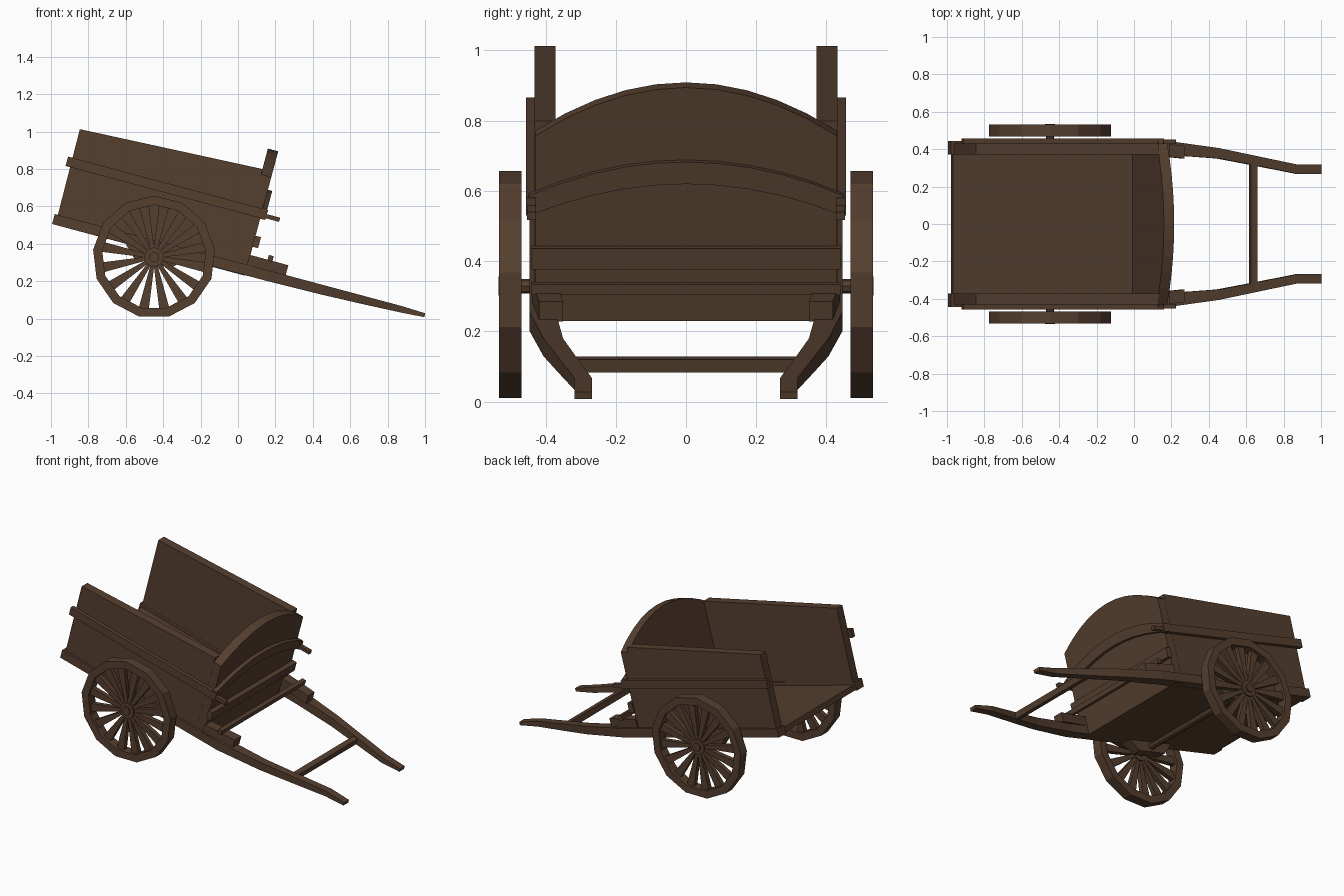
import bpy, bmesh, math
from mathutils import Matrix, Vector

if "Cube" in bpy.data.objects:
    bpy.data.objects.remove(bpy.data.objects["Cube"])

wood = bpy.data.materials.new("dark brown wood")
wood.diffuse_color = (0.09, 0.049, 0.028, 1)
wood.use_nodes = True
wood.node_tree.nodes["Principled BSDF"].inputs["Base Color"].default_value = wood.diffuse_color

AXLE = Vector((-0.449, 0, 0.329))
# cart frame: u forward along the bed, y across, w up from the bed, origin at the axle
TILT = Matrix.Translation(AXLE) @ Matrix.Rotation(math.radians(15), 4, 'Y')
LEVEL = Matrix.Translation(AXLE)


def loft(name, rings, frame=TILT, closed=False):
    """Join equal rings of points into a solid; closed makes a loop without caps."""
    bm = bmesh.new()
    vs = [[bm.verts.new(frame @ Vector(p)) for p in r] for r in rings]
    n, m = len(vs), len(vs[0])
    for i in range(n if closed else n - 1):
        a, b = vs[i], vs[(i + 1) % n]
        for j in range(m):
            k = (j + 1) % m
            bm.faces.new((a[j], a[k], b[k], b[j]))
    if not closed:
        bm.faces.new(vs[0])
        bm.faces.new(vs[-1])
    bmesh.ops.recalc_face_normals(bm, faces=bm.faces)
    me = bpy.data.meshes.new(name)
    bm.to_mesh(me)
    bm.free()
    me.materials.append(wood)
    ob = bpy.data.objects.new(name, me)
    bpy.context.collection.objects.link(ob)
    return ob


def slab(name, profile, y0, y1, frame=TILT):
    """Extrude a (u, w) profile across y."""
    return loft(name, [[(u, y, w) for u, w in profile] for y in (y0, y1)], frame)


def box(name, u0, u1, y0, y1, w0, w1):
    return slab(name, [(u0, w0), (u1, w0), (u1, w1), (u0, w1)], y0, y1)


def arched(name, u0, u1, half, top, bottom, n=10):
    """Board across the cart whose top and bottom edges are functions of y."""
    ys = [-half + 2 * half * i / n for i in range(n + 1)]
    return loft(name, [[(u0, y, bottom(y)), (u1, y, bottom(y)),
                        (u1, y, top(y)), (u0, y, top(y))] for y in ys])


def ngon(r, n, start=math.pi / 2):
    return [(r * math.cos(start + 2 * math.pi * i / n),
             r * math.sin(start + 2 * math.pi * i / n)) for i in range(n)]


# bed and front
box("floor", -0.555, 0.45, -0.38, 0.38, 0.03, 0.065)
arched("front_board", 0.438, 0.495, 0.43,
       lambda y: 0.718 - 0.143 * (y / 0.43) ** 2, lambda y: 0.03)
arched("front_curved_band", 0.49, 0.519, 0.45,
       lambda y: 0.505 - 0.10 * (y / 0.45) ** 2,
       lambda y: 0.44 - 0.095 * (y / 0.45) ** 2)
box("front_lower_band", 0.49, 0.525, -0.44, 0.44, 0.19, 0.251)
box("front_rod", 0.59, 0.617, -0.44, 0.44, 0.14, 0.17)
box("shaft_crossbar", 1.09, 1.126, -0.325, 0.325, 0.047, 0.085)
slab("axle", ngon(0.021, 8), -0.50, 0.50, LEVEL)

# shaft stations: u, centre y, half width, bottom w, top w
SHAFT = [(-0.572, 0.408, 0.037, 0.03, 0.085), (0.62, 0.408, 0.037, 0.033, 0.09),
         (0.911, 0.378, 0.028, 0.038, 0.09), (1.117, 0.338, 0.026, 0.045, 0.09),
         (1.345, 0.293, 0.025, 0.055, 0.09), (1.479, 0.293, 0.025, 0.064, 0.085)]

for side, s in (("left", 1), ("right", -1)):
    # side wall with its rail and the frame under it
    slab(side + "_side_panel", [(-0.555, 0.08), (0.44, 0.08), (0.44, 0.605),
                                (-0.56, 0.558)], s * 0.372, s * 0.431)
    box(side + "_side_rail", -0.583, 0.524, s * 0.428, s * 0.456, 0.348, 0.40)
    box(side + "_rail_end", 0.50, 0.597, s * 0.427, s * 0.453, 0.355, 0.378)
    loft(side + "_shaft", [[(u, s * (y - h), a), (u, s * (y + h), a),
                            (u, s * (y + h), b), (u, s * (y - h), b)]
                           for u, y, h, a, b in SHAFT])
    loft(side + "_shaft_block", [[(u, s * (y - 0.034), 0.085), (u, s * (y + 0.034), 0.085),
                                  (u, s * (y + 0.034), 0.144), (u, s * (y - 0.034), 0.144)]
                                 for u, y in ((0.49, 0.405), (0.705, 0.384))])
    slab(side + "_axle_bracket", [(-0.17, 0.035), (-0.10, -0.035), (0.10, -0.035),
                                  (0.17, 0.035)], s * 0.375, s * 0.44)

    # wheel: thirteen-sided rim, tapered spokes, hub and cap
    y0, y1 = s * 0.468, s * 0.533
    rim = [[(a[0], y0, a[1]), (a[0], y1, a[1]), (b[0], y1, b[1]), (b[0], y0, b[1])]
           for a, b in zip(ngon(0.328, 13), ngon(0.279, 13))]
    loft(side + "_wheel_rim", rim, LEVEL, closed=True)
    for i in range(16):
        turn = LEVEL @ Matrix.Rotation(2 * math.pi * (i + 0.5) / 16, 4, 'Y')
        slab(f"{side}_spoke_{i + 1}", [(-0.009, 0.03), (0.009, 0.03),
                                       (0.027, 0.282), (-0.027, 0.282)],
             s * 0.485, s * 0.515, turn)
    slab(side + "_hub", ngon(0.052, 13), s * 0.475, s * 0.525, LEVEL)
    slab(side + "_hub_cap", ngon(0.027, 10), s * 0.52, s * 0.534, LEVEL)
